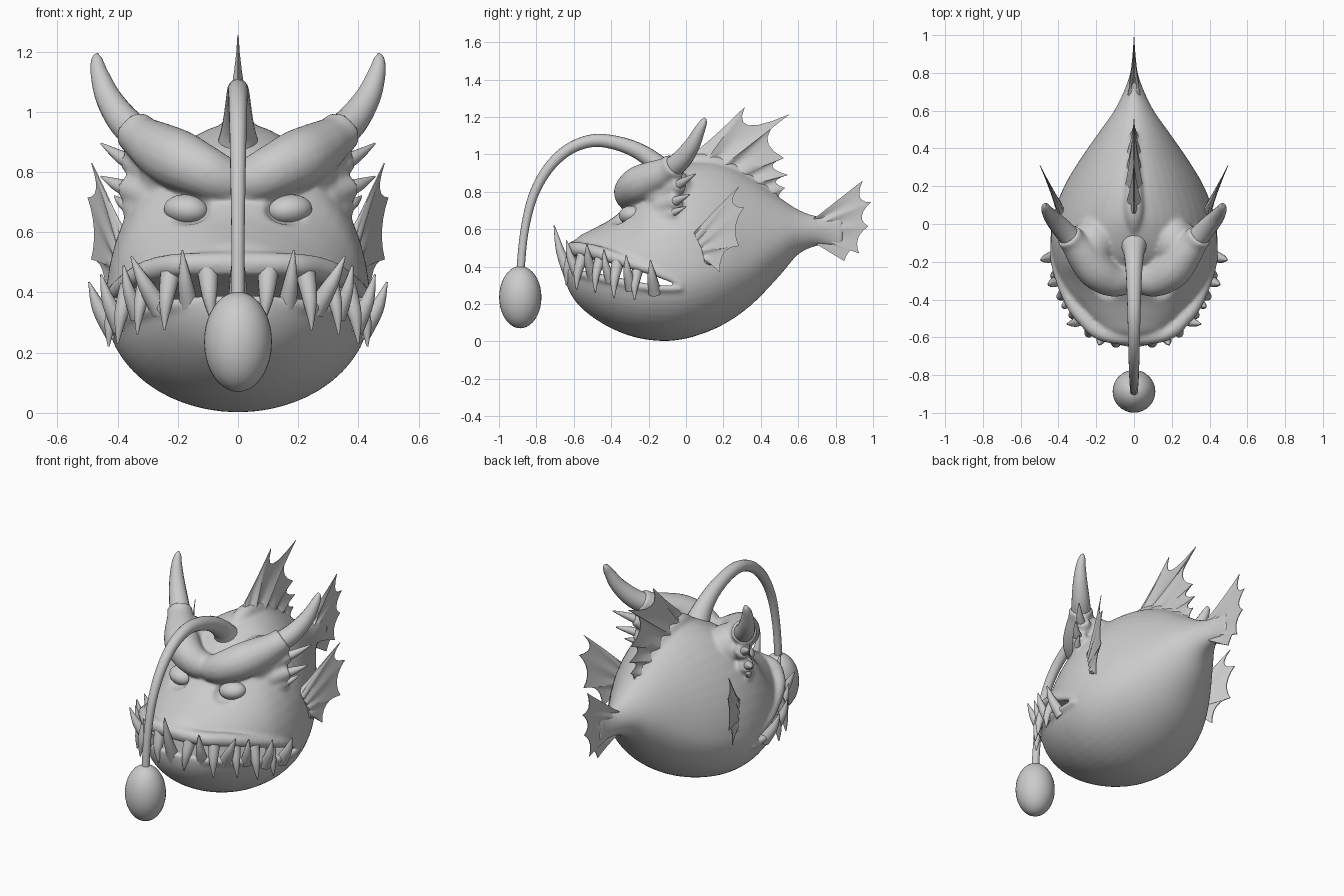
import bpy, bmesh, math
from mathutils import Vector, Matrix

if "Cube" in bpy.data.objects:
    bpy.data.objects.remove(bpy.data.objects["Cube"])

grey = bpy.data.materials.new("grey skin")
grey.diffuse_color = (0.6, 0.6, 0.6, 1)
grey.use_nodes = True
grey.node_tree.nodes["Principled BSDF"].inputs["Base Color"].default_value = grey.diffuse_color


def finish(name, bm, angle=45):
    bmesh.ops.recalc_face_normals(bm, faces=bm.faces)
    me = bpy.data.meshes.new(name)
    bm.to_mesh(me)
    bm.free()
    ob = bpy.data.objects.new(name, me)
    bpy.context.collection.objects.link(ob)
    me.materials.append(grey)
    bpy.ops.object.select_all(action='DESELECT')
    ob.select_set(True)
    bpy.context.view_layer.objects.active = ob
    bpy.ops.object.shade_smooth_by_angle(angle=math.radians(angle))
    return ob


def spline(pts, n):
    """Smooth interpolation through rows of numbers."""
    out = []
    for i in range(len(pts) - 1):
        a, b = pts[max(i - 1, 0)], pts[i]
        c, d = pts[i + 1], pts[min(i + 2, len(pts) - 1)]
        for k in range(n):
            t = k / n
            out.append([0.5 * (2 * q + (r - p) * t + (2 * p - 5 * q + 4 * r - s) * t * t
                               + (3 * q - p - 3 * r + s) * t ** 3)
                        for p, q, r, s in zip(a, b, c, d)])
    return out + [list(pts[-1])]


def skin(bm, rings):
    """Closed skin over rings of equal size."""
    vs = [[bm.verts.new(p) for p in r] for r in rings]
    for a, b in zip(vs, vs[1:]):
        for i in range(len(a)):
            j = (i + 1) % len(a)
            bm.faces.new((a[i], a[j], b[j], b[i]))
    bm.faces.new(vs[0][::-1])
    bm.faces.new(vs[-1])


def tube(name, pts, n=5, sides=16):
    """Round tube through (x, y, z, radius) points."""
    rows = spline(pts, n)
    cs = [Vector(r[:3]) for r in rows]
    rings, up = [], None
    for i, c in enumerate(cs):
        t = (cs[min(i + 1, len(cs) - 1)] - cs[max(i - 1, 0)]).normalized()
        up = t.orthogonal() if up is None else up - t * up.dot(t)
        up.normalize()
        side = t.cross(up)
        rad = max(rows[i][3], 0.002)
        rings.append([c + rad * (math.cos(a) * up + math.sin(a) * side)
                      for a in (2 * math.pi * k / sides for k in range(sides))])
    bm = bmesh.new()
    skin(bm, rings)
    return finish(name, bm)


def ball(name, pos, size, tilt=0, turn=0):
    bm = bmesh.new()
    bmesh.ops.create_uvsphere(bm, u_segments=32, v_segments=20, radius=1)
    rot = Matrix.Rotation(turn, 4, 'Z') @ Matrix.Rotation(tilt, 4, 'Y')
    bm.transform(Matrix.Translation(pos) @ rot @ Matrix.Diagonal((*size, 1)))
    return finish(name, bm)


def fin(name, roots, pts, thick, place, steps=6, rows=6):
    """Webbed fin: pts alternate ray tip and web notch; thick at the root."""
    edge = []
    for a, m, b in zip(pts[0:-2:2], pts[1::2], pts[2::2]):
        for k in range(steps):
            t = k / steps
            edge.append([(1 - t) ** 2 * p + 2 * t * (1 - t) * (2 * q - (p + r) / 2) + t * t * r
                         for p, q, r in zip(a, m, b)])
    edge.append(pts[-1])
    rim = spline(roots, 24)
    root = [rim[round(i * (len(rim) - 1) / (len(edge) - 1))] for i in range(len(edge))]
    bm = bmesh.new()
    loops = []
    for sgn in (1, -1):
        grid = []
        for i, (r, e) in enumerate(zip(root, edge)):
            rib = .5 + .5 * abs(math.cos(math.pi * i / steps))
            grid.append([bm.verts.new(place(r[0] + (e[0] - r[0]) * u, r[1] + (e[1] - r[1]) * u,
                                            sgn * (thick * rib * (1 - u) ** 1.5 + 0.002)))
                         for u in (k / rows for k in range(rows + 1))])
        for a, b in zip(grid, grid[1:]):
            for k in range(rows):
                bm.faces.new((a[k], a[k + 1], b[k + 1], b[k]))
        loops.append(grid[0] + [g[-1] for g in grid[1:]]
                     + grid[-1][-2::-1] + [g[0] for g in grid[-2:0:-1]])
    a, b = loops
    for i in range(len(a)):
        j = (i + 1) % len(a)
        bm.faces.new((a[i], a[j], b[j], b[i]))
    return finish(name, bm)


def carve(target, cutter):
    m = target.modifiers.new("carve", 'BOOLEAN')
    m.operation, m.object, m.solver = 'DIFFERENCE', cutter, 'EXACT'
    bpy.context.view_layer.objects.active = target
    bpy.ops.object.modifier_apply(modifier=m.name)
    bpy.data.objects.remove(cutter)


# Body: y, top, bottom, widest height, half width; the back is slightly ridged
body_rows = [(-.65, .41, .35, .38, .03), (-.63, .48, .28, .38, .12), (-.58, .555, .20, .38, .205),
             (-.5, .60, .13, .37, .28), (-.4, .655, .07, .36, .35), (-.3, .74, .03, .35, .398),
             (-.2, .86, .008, .35, .428), (-.08, .93, .003, .35, .44), (.05, .965, .028, .36, .425),
             (.2, .95, .09, .39, .37), (.35, .875, .195, .44, .28), (.5, .77, .35, .53, .175),
             (.6, .705, .465, .58, .105), (.7, .67, .51, .59, .055), (.78, .672, .508, .59, .025),
             (.84, .675, .505, .59, .013)]
rings = []
for y, top, bot, mid, w in spline(body_rows, 4):
    ring = []
    p = 1 + .15 * min(max((y + .1) / .3, 0), 1)
    for k in range(48):
        c, s = math.cos(2 * math.pi * k / 48), math.sin(2 * math.pi * k / 48)
        if s > 0:
            ring.append((w * math.copysign(abs(c) ** p, c), y, mid + s ** p * (top - mid)))
        else:
            ring.append((w * c, y, mid + s * (mid - bot)))
    rings.append(ring)
bm = bmesh.new()
skin(bm, rings)
body = finish("body", bm)

# Mouth opening and eye sockets
mouth = [(-.8, .47), (-.6, .455), (-.4, .42), (-.2, .362), (-.03, .308),
         (-.03, .28), (-.2, .305), (-.4, .35), (-.6, .385), (-.8, .40)]
bm = bmesh.new()
skin(bm, [[(x, y, z) for y, z in mouth] for x in (-.7, .7)])
carve(body, finish("mouth_cutter", bm))
for s in (1, -1):
    carve(body, ball("socket_cutter", (s * .175, -.385, .68), (.088, .10, .056), 0, s * .35))

# Lips and back ridge: fleshy parts that melt into the body
flesh = []
half_up = [(.428, -.02, .305, .012), (.415, -.2, .386, .028), (.338, -.4, .452, .036),
           (.265, -.5, .48, .04), (.17, -.58, .492, .04)]
half_low = [(.428, -.02, .282, .014), (.415, -.2, .288, .022), (.338, -.4, .328, .022),
            (.268, -.5, .348, .022), (.18, -.58, .363, .022)]
for name, half, front in (("upper_lip", half_up, (0, -.602, .495, .04)),
                          ("lower_lip", half_low, (0, -.627, .37, .022))):
    flesh.append(tube(name, half + [front] + [(-x, y, z, r) for x, y, z, r in half[::-1]]))
flesh.append(tube("back_ridge", [(0, -.05, .91, .03), (0, .06, .955, .05), (0, .2, .935, .045),
                                 (0, .35, .86, .03), (0, .48, .775, .02)]))

# Teeth: base, tip, base radius
lower = [((.16, -.565, .34), (.185, -.64, .54), .034), ((.255, -.49, .34), (.355, -.53, .52), .036),
         ((.33, -.40, .32), (.38, -.44, .49), .03), ((.385, -.29, .28), (.455, -.32, .46), .034),
         ((.405, -.165, .26), (.495, -.19, .435), .036)]
upper = [((.1, -.6, .47), (.085, -.64, .30), .036), ((.225, -.55, .46), (.245, -.585, .275), .034),
         ((.305, -.46, .44), (.335, -.485, .26), .03), ((.36, -.365, .42), (.40, -.385, .23), .034),
         ((.398, -.26, .375), (.43, -.275, .22), .03)]


def spike(name, base, tip, r):
    b, t = Vector(base), Vector(tip)
    m = b.lerp(t, .5) + Vector((b.x, b.y, 0)).normalized() * 0.012
    tube(name, [(*b, r), (*m, r * .68), (*t, .003)], 5, 12)


spike("front_tooth", (0, -.61, .33), (0, -.705, .62), .036)
for sx, side in ((1, "right"), (-1, "left")):
    flip = lambda p: (sx * p[0], *p[1:])
    for label, rows in (("lower_tooth", lower), ("upper_tooth", upper)):
        for i, (b, t, r) in enumerate(rows):
            spike(f"{label}_{side}_{i}", flip(b), flip(t), r)

    # Cheek spikes with fleshy sockets
    for i, (b, t, r) in enumerate([((.29, -.09, .80), (.455, .05, .895), .034),
                                   ((.31, -.10, .725), (.455, .02, .785), .034),
                                   ((.33, -.10, .67), (.41, .0, .72), .026)]):
        spike(f"cheek_spike_{side}_{i}", flip(b), flip(t), r)
        b, t = Vector(b), Vector(t)
        flesh.append(tube(f"cheek_socket_{side}_{i}", [(*flip(b.lerp(t, -.2)), r * 1.9),
                                                       (*flip(b.lerp(t, .45)), r * 1.2)], 3))

    # Temple, heavy brow ending in a horn socket, and the horn
    flesh.append(ball(f"temple_{side}", flip((.21, -.10, .80)), (.12, .14, .13)))
    flesh.append(tube(f"brow_{side}", [flip(p) for p in [
        (-.03, -.27, .765, .065), (.05, -.295, .775, .08), (.12, -.295, .805, .09), (.2, -.245, .842, .1),
        (.27, -.16, .88, .09), (.32, -.095, .915, .073), (.35, -.06, .943, .071)]]))
    tube(f"horn_{side}", [flip(p) for p in [(.31, -.10, .91, .058), (.375, -.03, .965, .054),
         (.43, .03, 1.045, .043), (.46, .07, 1.125, .03), (.469, .095, 1.175, .018),
         (.467, .102, 1.195, .003)]])

    # Eye
    ball(f"eye_{side}", flip((.172, -.295, .675)), (.076, .062, .05), -sx * .1, sx * .35)

    # Side fin flaring backwards
    fin(f"side_fin_{side}", [(.04, .58), (.08, .5), (.10, .42)],
        [(.07, .61), (.175, .722), (.285, .83), (.25, .745), (.31, .715), (.265, .61), (.285, .51),
         (.205, .475), (.18, .37), (.155, .40), (.12, .41)], .022,
        lambda y, z, t: (sx * (.385 + (y - .07) * .47 + t), y, z))

# Melt the fleshy parts into one sculpted body
bpy.ops.object.select_all(action='DESELECT')
for ob in flesh + [body]:
    ob.select_set(True)
bpy.context.view_layer.objects.active = body
bpy.ops.object.join()
melt = body.modifiers.new("melt", 'REMESH')
melt.mode, melt.voxel_size, melt.use_smooth_shade = 'VOXEL', .011, True
soft = body.modifiers.new("soften", 'SMOOTH')
soft.factor, soft.iterations = .5, 8

# Back fin and tail fin
upright = lambda y, z, t: (t, y, z)
fin("back_fin", [(.0, .90), (.15, .90), (.32, .83), (.48, .74)],
    [(.07, 1.03), (.18, 1.125), (.315, 1.255), (.335, 1.155), (.555, 1.215), (.435, 1.09),
     (.525, .98), (.462, .935), (.545, .89), (.48, .855), (.53, .82), (.50, .79), (.50, .76)],
    .055, upright)
fin("tail_fin", [(.66, .66), (.68, .59), (.66, .52)],
    [(.76, .67), (.85, .73), (.945, .86), (.93, .77), (.99, .745), (.94, .67), (.975, .615),
     (.92, .55), (.925, .47), (.885, .49), (.845, .43), (.80, .485), (.75, .51)], .035, upright)

# Lure stalk and bulb
tube("lure_stalk", [(0, -.11, .89, .07), (0, -.16, .95, .054), (0, -.25, 1.015, .044), (0, -.37, 1.06, .038),
                    (0, -.5, 1.073, .034), (0, -.63, 1.025, .031), (0, -.74, .92, .028), (0, -.82, .77, .025),
                    (0, -.865, .58, .022), (0, -.885, .38, .022)])
ball("lure_bulb", (0, -.886, .236), (.113, .113, .166))
